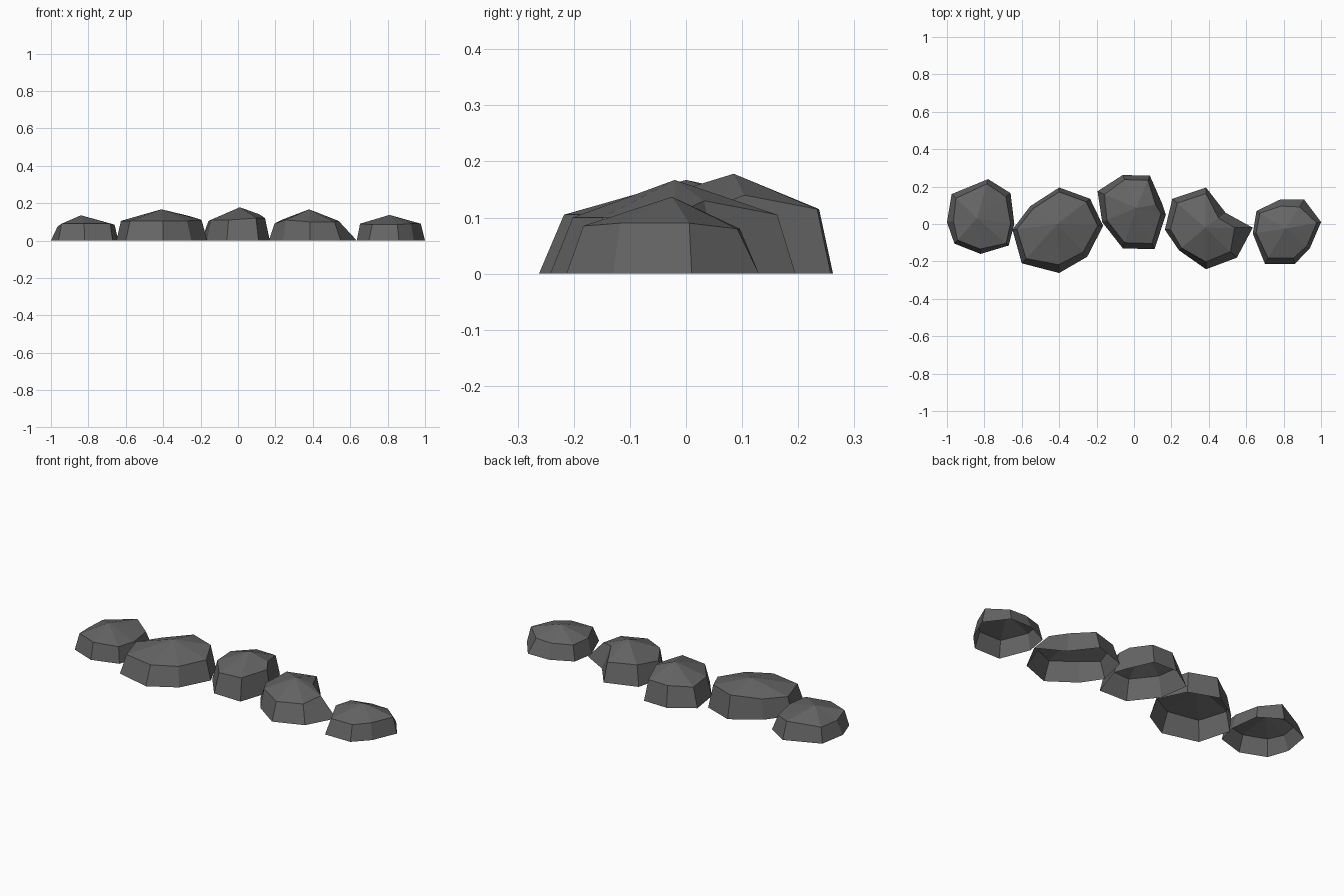
import bpy, bmesh

stone = bpy.data.materials.new("dark grey stone")
stone.diffuse_color = (0.13, 0.13, 0.13, 1)


def rock(name, peak, shrink, outline):
    """Open-bottomed faceted rock: ground outline, sloping wall, then a fan to the peak.
    outline rows: x, y, shoulder height, optional own shrink factor towards the peak."""
    bm = bmesh.new()
    base, shoulder = [], []
    for x, y, h, *own in outline:
        s = own[0] if own else shrink
        base.append(bm.verts.new((x, y, 0)))
        shoulder.append(bm.verts.new((peak[0] + (x - peak[0]) * s,
                                      peak[1] + (y - peak[1]) * s, h)))
    top = bm.verts.new(peak)
    n = len(base)
    for i in range(n):
        j = (i + 1) % n
        bm.faces.new((base[i], base[j], shoulder[j], shoulder[i]))
        bm.faces.new((shoulder[i], shoulder[j], top))
    bmesh.ops.recalc_face_normals(bm, faces=bm.faces)
    if sum(f.normal.z for f in bm.faces) < 0:
        bmesh.ops.reverse_faces(bm, faces=bm.faces)
    mesh = bpy.data.meshes.new(name)
    bm.to_mesh(mesh)
    bm.free()
    mesh.materials.append(stone)
    bpy.context.collection.objects.link(bpy.data.objects.new(name, mesh))


# Row of five rocks from left to right, outlines run counter-clockwise from the left
rock("left_end_rock", (-0.84, 0.03, 0.135), 0.86, [
    (-1.0, 0.01, 0.075, 0.78), (-0.96, -0.105, 0.09), (-0.82, -0.16, 0.09),
    (-0.67, -0.115, 0.09, 0.92), (-0.64, 0.0, 0.085, 0.9), (-0.66, 0.165, 0.08),
    (-0.78, 0.24, 0.10, 0.88), (-0.975, 0.16, 0.08, 0.83)])

rock("left_rock", (-0.41, 0.0, 0.167), 0.88, [
    (-0.65, -0.03, 0.105, 0.9), (-0.60, -0.21, 0.105), (-0.40, -0.262, 0.105, 0.83),
    (-0.25, -0.175, 0.105, 0.86), (-0.165, -0.01, 0.11), (-0.235, 0.135, 0.13),
    (-0.40, 0.195, 0.13), (-0.555, 0.095, 0.11)])

rock("middle_rock", (0.01, 0.085, 0.178), 0.86, [
    (-0.17, 0.01, 0.11), (-0.06, -0.13, 0.11), (0.11, -0.135, 0.12),
    (0.17, 0.05, 0.12, 0.84), (0.15, 0.11, 0.14, 0.75), (0.085, 0.258, 0.115),
    (-0.06, 0.262, 0.115), (-0.195, 0.175, 0.105, 0.82)])

rock("right_rock", (0.38, -0.02, 0.167), 0.88, [
    (0.165, -0.03, 0.09, 0.86), (0.24, -0.14, 0.11, 0.9), (0.385, -0.242, 0.10, 0.82),
    (0.55, -0.18, 0.10, 0.8), (0.635, -0.02, 0.105, 0.62), (0.49, 0.06, 0.13, 0.65),
    (0.385, 0.195, 0.105, 0.85), (0.205, 0.135, 0.11, 0.85)])

rock("right_end_rock", (0.81, -0.025, 0.137), 0.88, [
    (0.635, -0.05, 0.09, 0.9), (0.70, -0.213, 0.085, 0.84), (0.86, -0.213, 0.085, 0.84),
    (0.94, -0.13, 0.09), (1.0, 0.01, 0.09), (0.91, 0.13, 0.08, 0.75),
    (0.78, 0.13, 0.08, 0.78), (0.655, 0.07, 0.085)])
